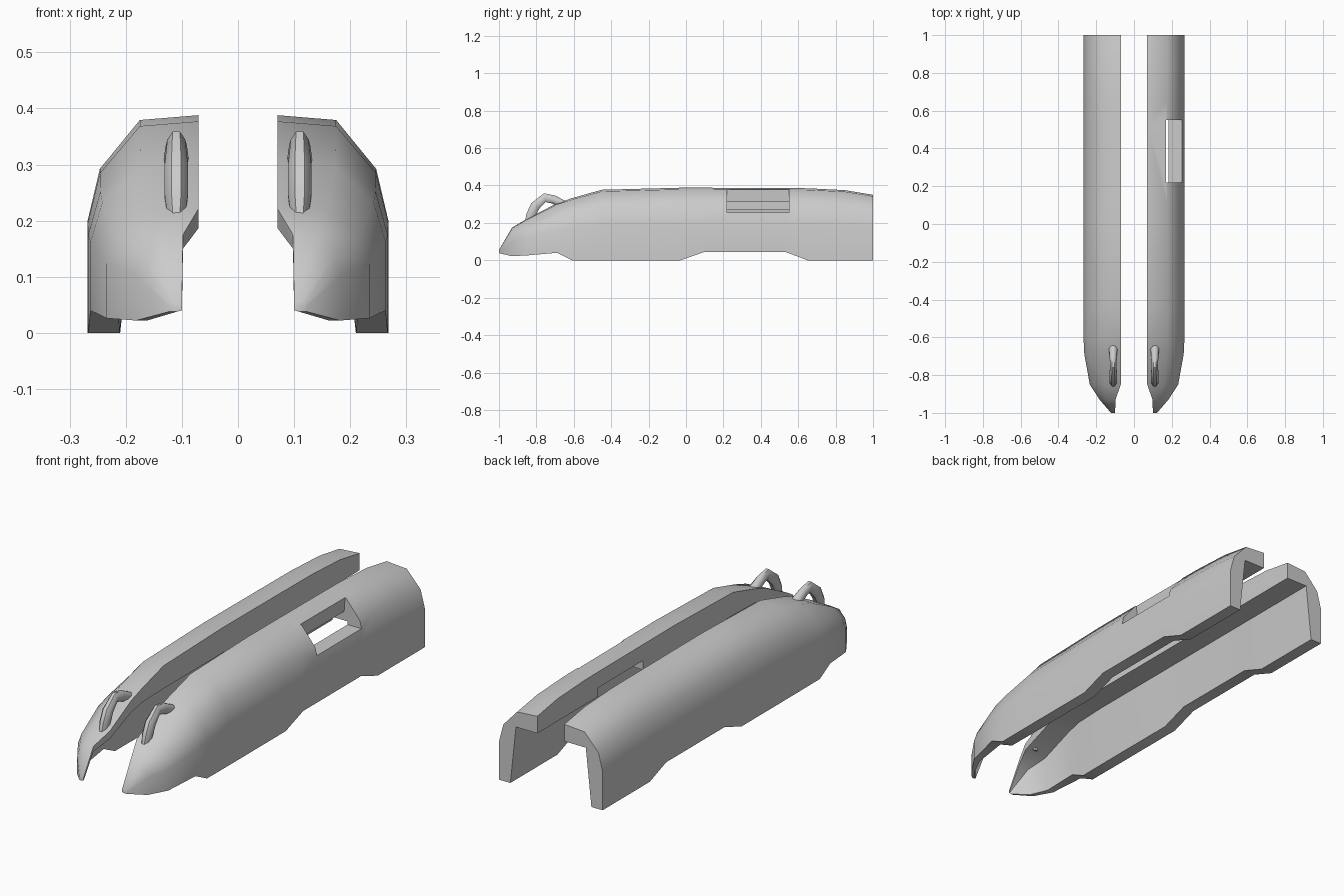
import bpy, bmesh, math

if "Cube" in bpy.data.objects:
    bpy.data.objects.remove(bpy.data.objects["Cube"])


def loft(name, rings, angle=50):
    """Skin a list of equal-length closed rings and cap both ends."""
    bm = bmesh.new()
    vs = [[bm.verts.new(p) for p in ring] for ring in rings]
    n = len(vs[0])
    for a, b in zip(vs, vs[1:]):
        for i in range(n):
            j = (i + 1) % n
            bm.faces.new((a[i], a[j], b[j], b[i]))
    bm.faces.new(vs[0])
    bm.faces.new(vs[-1])
    bmesh.ops.recalc_face_normals(bm, faces=bm.faces)
    me = bpy.data.meshes.new(name)
    bm.to_mesh(me)
    bm.free()
    ob = bpy.data.objects.new(name, me)
    bpy.context.collection.objects.link(ob)
    smooth(ob, angle)
    return ob


def select(ob):
    bpy.ops.object.select_all(action='DESELECT')
    ob.select_set(True)
    bpy.context.view_layer.objects.active = ob


def smooth(ob, angle):
    select(ob)
    bpy.ops.object.shade_smooth_by_angle(angle=math.radians(angle))


# shell stations: y, top, bottom, inner x, outer x, roof thickness, wall thickness
STATIONS = [
    (-1.00, .055, .038, .100, .122, .015, .014),
    (-.93, .175, .022, .098, .182, .025, .020),
    (-.85, .222, .026, .070, .234, .035, .032),
    (-.69, .305, .040, .070, .263, .055, .050),
    (-.61, .332, .000, .070, .267, .066, .056),
    (-.45, .377, .000, .070, .268, .107, .058),
    (-.03, .388, .000, .070, .268, .118, .058),
    (.10, .388, .045, .070, .268, .118, .058),
    (.53, .386, .045, .070, .268, .116, .058),
    (.65, .385, .000, .070, .268, .115, .058),
    (.85, .375, .000, .070, .268, .105, .058),
    (1.00, .350, .000, .070, .268, .080, .058),
]


def shell_ring(side, y, top, bot, xi, xo, roof, wall):
    w, h = xo - xi, top - .04
    pts = [(xi, top), (xi + .53 * w, .04 + .975 * h), (xi + .89 * w, .04 + .725 * h),
           (xo, .04 + .46 * h), (xo, bot),
           (xo - wall, bot), (xo - 1.5 * wall, top - roof), (xi, top - roof)]
    return [(side * x, y, z) for x, z in pts]


# front loop path: y, z, path angle, half width, half thickness
LOOP = [
    (-.842, .195, 70, .014, .022),
    (-.828, .245, 72, .021, .025),
    (-.805, .292, 58, .021, .026),
    (-.755, .335, 10, .016, .024),
    (-.710, .325, -25, .019, .023),
    (-.650, .298, -25, .023, .020),
]


def loop_ring(side, y, z, deg, hw, ht):
    a = math.radians(deg)
    ring = []
    for k in range(8):
        t = math.radians(22.5 + 45 * k)
        u, v = hw * 1.08 * math.cos(t), ht * 1.08 * math.sin(t)
        ring.append((side * (.110 + u), y - v * math.sin(a), z + v * math.cos(a)))
    return ring


# mirrored shells and front loops
shells = {}
for label, side in (("right", 1), ("left", -1)):
    shells[side] = loft(label + "_shell", [shell_ring(side, *s) for s in STATIONS])
    loft(label + "_front_loop", [loop_ring(side, *s) for s in LOOP])

# side window: open to the top outside, a low slot through the inner edge (right only)
WINDOW = [(.35, .45), (.17, .45), (.17, .383), (.165, .312), (.03, .312), (.03, .255), (.35, .255)]
cutter = loft("window_cutter", [[(x, y, z) for x, z in WINDOW] for y in (.22, .55)])
cutter.hide_render = True
right = shells[1]
mod = right.modifiers.new("window", 'BOOLEAN')
mod.operation = 'DIFFERENCE'
mod.solver = 'EXACT'
mod.object = cutter
select(right)
bpy.ops.object.modifier_apply(modifier=mod.name)
bpy.data.objects.remove(cutter)
smooth(right, 50)
